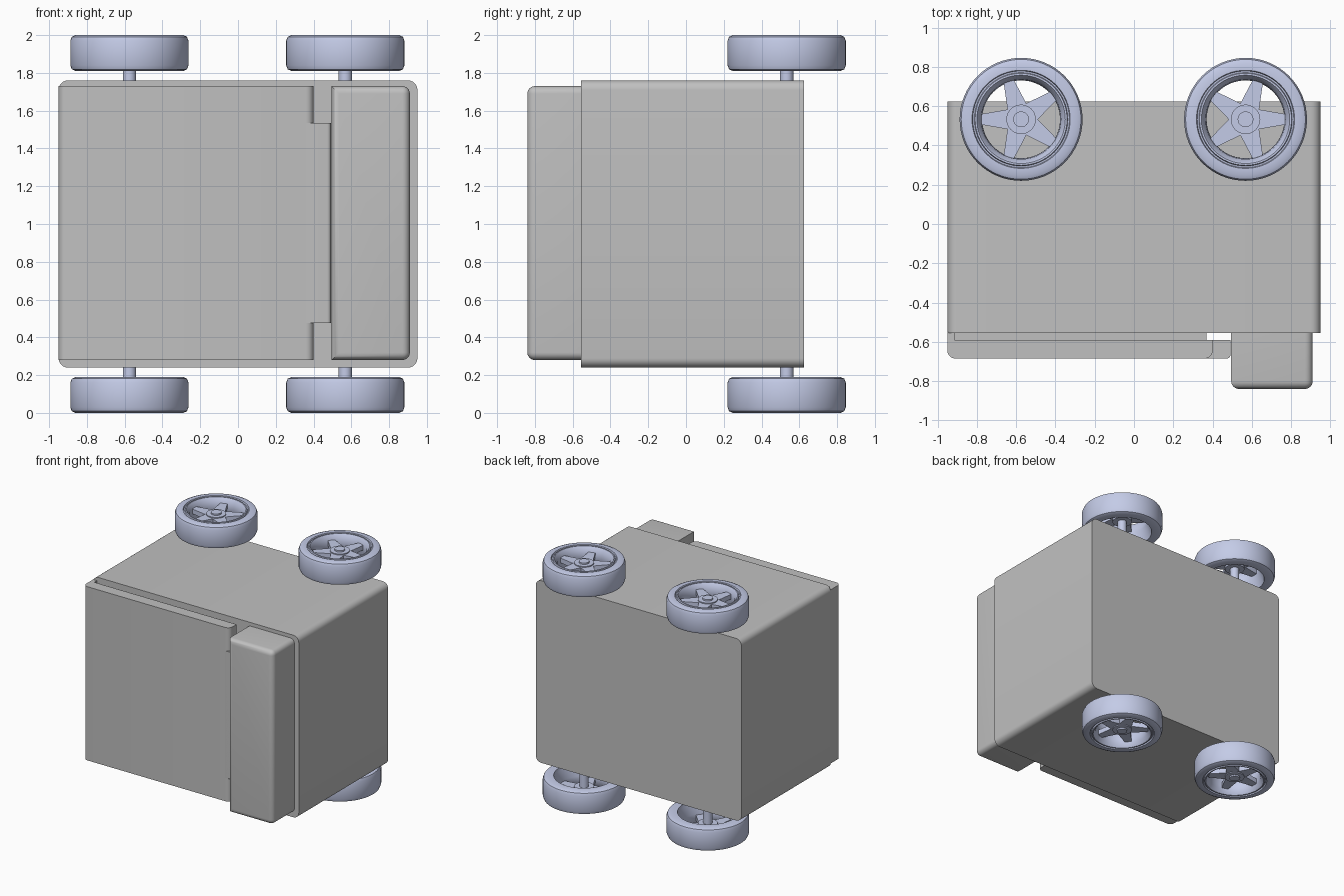
import bpy, bmesh, math
from mathutils import Matrix, Vector

if "Cube" in bpy.data.objects:
    bpy.data.objects.remove(bpy.data.objects["Cube"])


def material(name, rgb):
    m = bpy.data.materials.new(name)
    m.use_nodes = True
    m.diffuse_color = (*rgb, 1)
    m.node_tree.nodes["Principled BSDF"].inputs["Base Color"].default_value = (*rgb, 1)
    return m


GREY = material("warm grey", (0.53, 0.53, 0.53))
BLUE = material("pale blue grey", (0.59, 0.64, 0.855))


def finish(bm, name, mat):
    bmesh.ops.recalc_face_normals(bm, faces=bm.faces)
    me = bpy.data.meshes.new(name)
    bm.to_mesh(me)
    bm.free()
    ob = bpy.data.objects.new(name, me)
    bpy.context.collection.objects.link(ob)
    me.materials.append(mat)
    bpy.ops.object.select_all(action='DESELECT')
    ob.select_set(True)
    bpy.context.view_layer.objects.active = ob
    bpy.ops.object.shade_smooth_by_angle(angle=math.radians(35))
    return ob


def box(name, lo, hi, radius=0, rule=None):
    """Box between two corners; edges picked by rule(midpoint, direction) are rounded."""
    lo, hi = Vector(lo), Vector(hi)
    bm = bmesh.new()
    bmesh.ops.create_cube(bm, size=1)
    for v in bm.verts:
        v.co = Vector(((lo[i] + hi[i]) / 2 + v.co[i] * (hi[i] - lo[i]) for i in range(3)))
    if rule:
        edges = []
        for e in bm.edges:
            a, b = (v.co for v in e.verts)
            axis = max(range(3), key=lambda i: abs((a - b)[i]))
            if rule((a + b) / 2, axis):
                edges.append(e)
        bmesh.ops.bevel(bm, geom=edges, offset=radius, segments=6, profile=0.5, affect='EDGES')
    return finish(bm, name, GREY)


def prism(bm, points, z0, z1):
    """Extrude an xy outline between two heights."""
    low = [bm.verts.new((x, y, z0)) for x, y in points]
    top = [bm.verts.new((x, y, z1)) for x, y in points]
    bm.faces.new(low)
    bm.faces.new(top)
    n = len(points)
    for i in range(n):
        bm.faces.new((low[i], low[(i + 1) % n], top[(i + 1) % n], top[i]))


def disc(bm, r, z0, z1, n=40):
    prism(bm, [(r * math.cos(math.tau * i / n), r * math.sin(math.tau * i / n))
               for i in range(n)], z0, z1)


# Cabinet body, rounded along its depth
box("body", (-0.95, -0.555, 0.24), (0.95, 0.625, 1.76), 0.05, lambda m, a: a == 1)

# Front door: recessed seal, hinge strip, main panel and centre tab
box("door_seal", (-0.92, -0.60, 0.31), (0.37, -0.55, 1.70))
box("door_hinge_strip", (-0.95, -0.60, 0.28), (-0.915, -0.55, 1.73))
box("door_panel", (-0.95, -0.685, 0.28), (0.40, -0.59, 1.73), 0.04,
    lambda m, a: a == 2 and m.y < -0.65)
box("door_tab", (0.34, -0.685, 0.475), (0.492, -0.59, 1.535), 0.02,
    lambda m, a: a == 2 and m.y < -0.65 and m.x > 0.4)
box("door_tab_infill", (0.34, -0.685, 0.475), (0.45, -0.6, 1.535))

# Tall raised housing beside the door
box("side_housing", (0.495, -0.84, 0.28), (0.91, -0.55, 1.73), 0.04,
    lambda m, a: (a != 1 and m.y < -0.8) or (a == 1 and m.x > 0.8))

# Wheel section: (radius, depth from the outer face)
TYRE = [(0.313, 0.03), (0.305, 0.009), (0.285, 0.0), (0.25, 0.0), (0.246, 0.012),
        (0.238, 0.012), (0.234, 0.0), (0.225, 0.0), (0.203, 0.03), (0.198, 0.09),
        (0.225, 0.165), (0.23, 0.19), (0.285, 0.19), (0.305, 0.181), (0.313, 0.16)]


def wheel(name, x, y, spoke_angle, top):
    bm = bmesh.new()
    # Tyre and rim ring
    n = 64
    rings = [[bm.verts.new((r * math.cos(math.tau * i / n), r * math.sin(math.tau * i / n), -d))
              for r, d in TYRE] for i in range(n)]
    for i in range(n):
        a, b = rings[i], rings[(i + 1) % n]
        for j in range(len(TYRE)):
            k = (j + 1) % len(TYRE)
            bm.faces.new((a[j], b[j], b[k], a[k]))
    # Five tapered spokes
    for s in range(5):
        t = spoke_angle + math.tau * s / 5
        c, sn = math.cos(t), math.sin(t)
        outline = [(0.0, -0.045), (0.07, -0.05), (0.202, -0.027),
                   (0.202, 0.027), (0.07, 0.05), (0.0, 0.045)]
        prism(bm, [(u * c - v * sn, u * sn + v * c) for u, v in outline], -0.08, -0.04)
    # Hub and cap
    disc(bm, 0.075, -0.10, -0.032)
    disc(bm, 0.04, -0.10, -0.02)
    flip = 1 if top else -1
    bm.transform(Matrix.Translation((x, y, 2 if top else 0)) @ Matrix.Diagonal((1, 1, flip, 1)))
    finish(bm, name, BLUE)


# Two axles with a wheel on each end
for side, x, angle in (("right", -0.575, math.pi), ("left", 0.568, 0)):
    for level in ("upper", "lower"):
        wheel(f"{side}_{level}_wheel", x, 0.533, angle, level == "upper")
    bm = bmesh.new()
    disc(bm, 0.035, 0.05, 1.95, 32)
    bm.transform(Matrix.Translation((x, 0.533, 0)))
    finish(bm, f"{side}_axle", BLUE)
